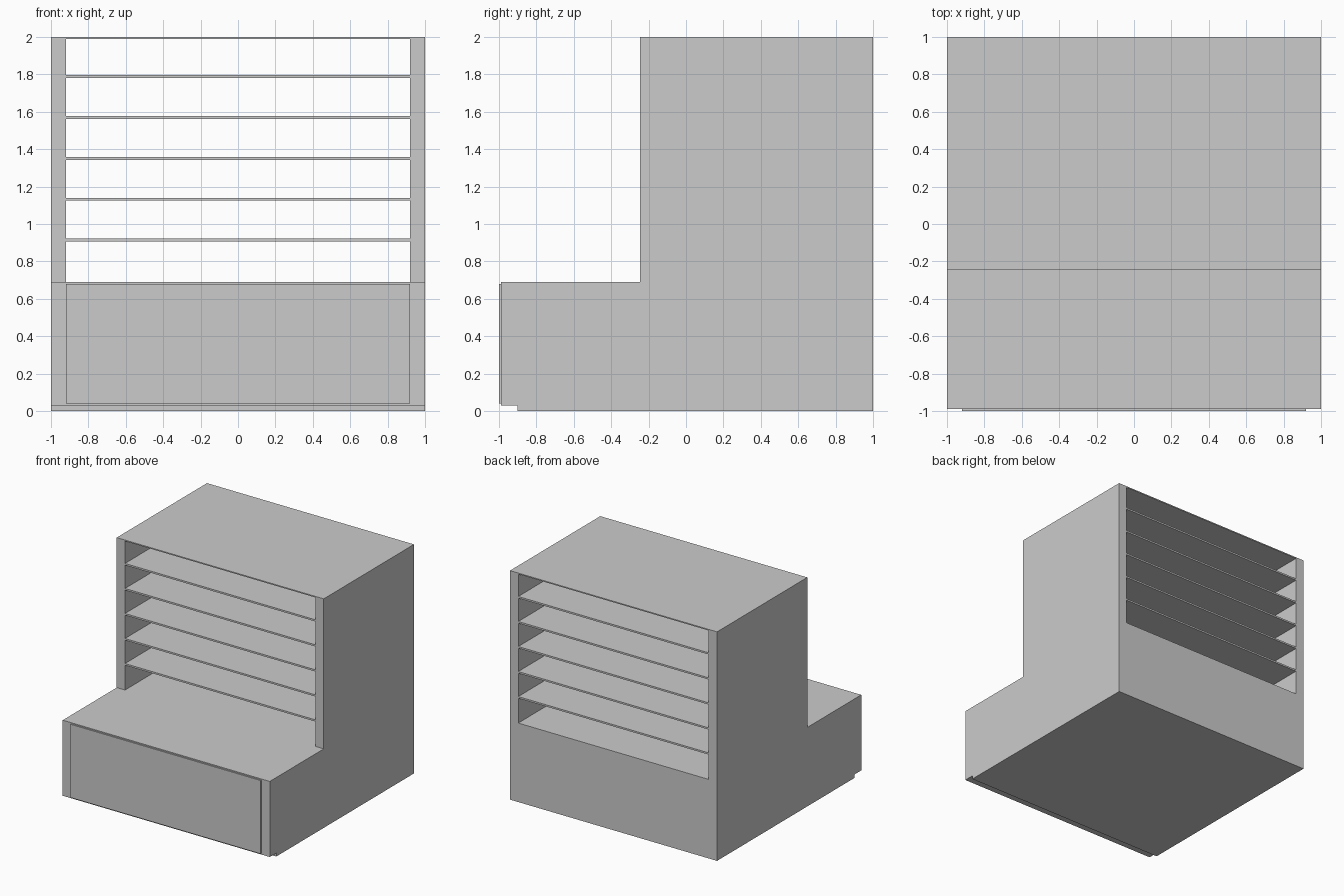
import bpy, bmesh

if "Cube" in bpy.data.objects:
    bpy.data.objects.remove(bpy.data.objects["Cube"])


def box(name, x0, x1, y0, y1, z0, z1):
    bm = bmesh.new()
    bmesh.ops.create_cube(bm, size=1)
    bmesh.ops.scale(bm, vec=(x1 - x0, y1 - y0, z1 - z0), verts=bm.verts)
    bmesh.ops.translate(bm, vec=((x0 + x1) / 2, (y0 + y1) / 2, (z0 + z1) / 2), verts=bm.verts)
    return finish(name, bm)


def extrude_profile(name, profile, x0, x1):
    # extrude a (y, z) outline along x
    bm = bmesh.new()
    face = bm.faces.new([bm.verts.new((x0, y, z)) for y, z in profile])
    ext = bmesh.ops.extrude_face_region(bm, geom=[face])
    verts = [v for v in ext["geom"] if isinstance(v, bmesh.types.BMVert)]
    bmesh.ops.translate(bm, vec=(x1 - x0, 0, 0), verts=verts)
    bmesh.ops.recalc_face_normals(bm, faces=bm.faces)
    return finish(name, bm)


def finish(name, bm):
    mesh = bpy.data.meshes.new(name)
    bm.to_mesh(mesh)
    bm.free()
    obj = bpy.data.objects.new(name, mesh)
    bpy.context.collection.objects.link(obj)
    return obj


FRONT, BACK, STEP = -0.99, 1.0, -0.245
BASE_TOP, INNER = 0.69, 0.92

# Base cabinet with a recessed toe kick
extrude_profile("base_cabinet", [(-0.9, 0), (BACK, 0), (BACK, BASE_TOP),
                                 (FRONT, BASE_TOP), (FRONT, 0.03), (-0.9, 0.03)], -1, 1)

# Thin raised front panel
box("front_panel", -INNER, INNER, -1.0, FRONT, 0.04, 0.68)

# Upright sides of the open shelf unit
side = box("upright_side", INNER, 1, STEP, BACK, BASE_TOP, 2)
mirror = side.modifiers.new("mirror", "MIRROR")
mirror.mirror_object = bpy.data.objects["base_cabinet"]

# Evenly spaced shelves, open at front and back
for i in range(5):
    z = 0.914 + 0.2185 * i
    box(f"shelf_{i + 1}", -INNER, INNER, STEP, BACK, z - 0.0075, z + 0.0075)

# Top board
box("top_board", -INNER, INNER, STEP, BACK, 1.99, 2)
